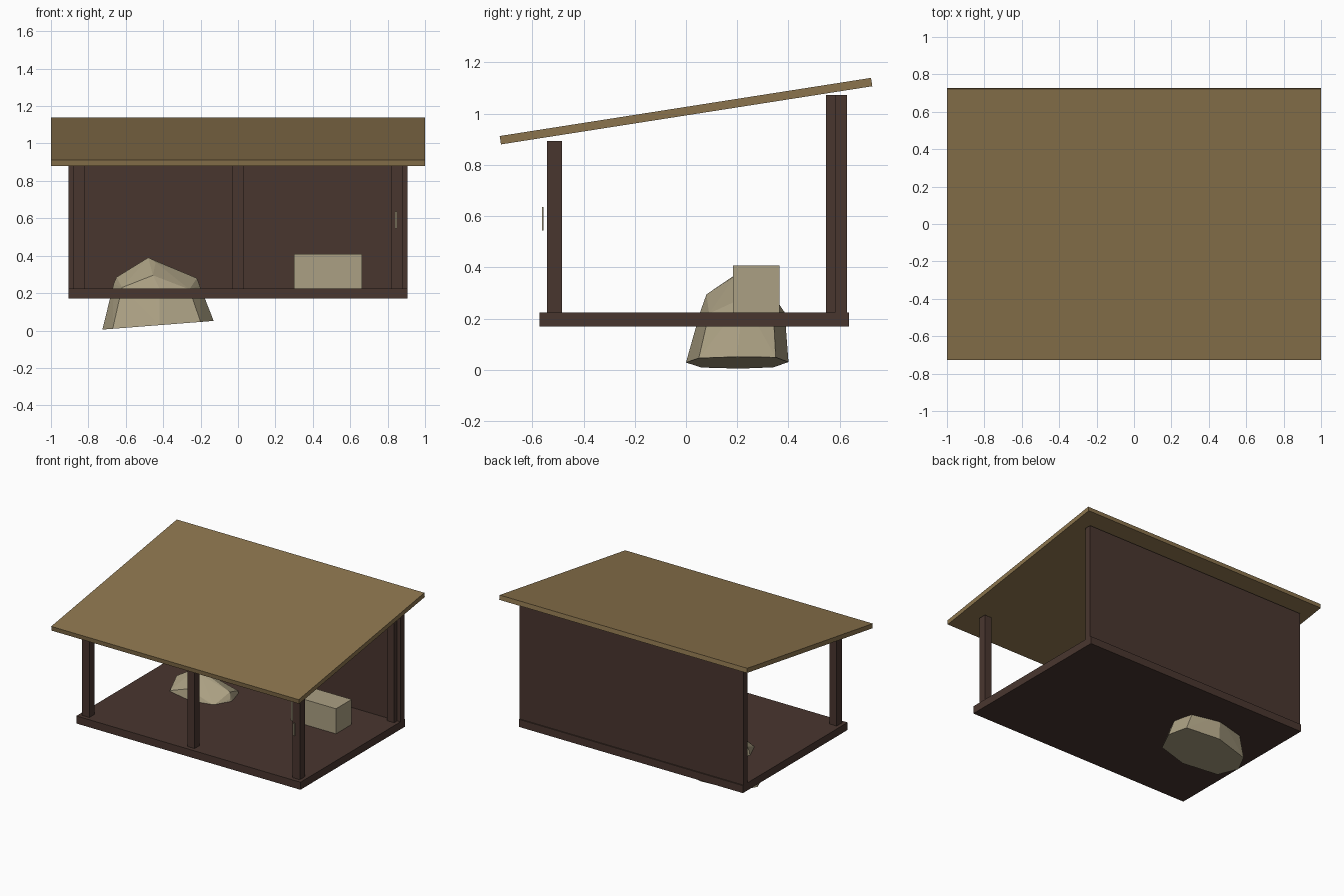
import bpy, bmesh, math

if "Cube" in bpy.data.objects:
    bpy.data.objects.remove(bpy.data.objects["Cube"])


def srgb(r, g, b):
    def lin(c):
        c /= 255
        return c / 12.92 if c <= 0.04045 else ((c + 0.055) / 1.055) ** 2.4
    return (lin(r), lin(g), lin(b), 1)


def material(name, rgb):
    m = bpy.data.materials.new(name)
    m.diffuse_color = srgb(*rgb)
    m.use_nodes = True
    m.node_tree.nodes["Principled BSDF"].inputs["Base Color"].default_value = m.diffuse_color
    return m


DARK = material("dark wood", (73, 54, 47))
TAN = material("tan roof board", (139, 116, 77))
STONE = material("pale stone", (171, 160, 131))


def finish(bm, name, mat):
    me = bpy.data.meshes.new(name)
    bm.to_mesh(me)
    bm.free()
    ob = bpy.data.objects.new(name, me)
    me.materials.append(mat)
    bpy.context.collection.objects.link(ob)
    return ob


def box(name, mat, x, y, z):
    """Box from its (min, max) range on each axis."""
    bm = bmesh.new()
    bmesh.ops.create_cube(bm, size=1)
    for v in bm.verts:
        v.co = [r[0] if c < 0 else r[1] for c, r in zip(v.co, (x, y, z))]
    return finish(bm, name, mat)


# Floor slab and back wall
box("floor", DARK, (-0.905, 0.905), (-0.572, 0.636), (0.17, 0.225))
box("back_wall", DARK, (-0.905, 0.905), (0.582, 0.628), (0.225, 1.073))

# Three front posts and three taller back posts
for side, x in (("left", -0.85), ("middle", 0), ("right", 0.85)):
    box("front_post_" + side, DARK, (x - 0.029, x + 0.029), (-0.542, -0.484), (0.225, 0.893))
    box("back_post_" + side, DARK, (x - 0.029, x + 0.029), (0.547, 0.597), (0.225, 1.073))

# Sloping roof board
roof = box("roof", TAN, (-1, 1), (-0.7335, 0.7335), (-0.0165, 0.0165))
roof.location.z = 1.01
roof.rotation_euler.x = math.radians(8.9)

# Storage crate on the floor
box("crate", STONE, (0.30, 0.663), (0.184, 0.364), (0.225, 0.408))

# Thin plate in front of the right post
box("post_plate", STONE, (0.839, 0.851), (-0.562, -0.557), (0.545, 0.635))

# Faceted boulder: tilted base ring, narrower shoulder ring, ridge on top
base = [(-0.725, 0.21), (-0.67, 0.06), (-0.42, 0.0), (-0.20, 0.05),
        (-0.13, 0.20), (-0.16, 0.35), (-0.40, 0.40), (-0.66, 0.34)]
points = [(x, y, 0.005 + (x + 0.725) * 0.078) for x, y in base]
points += [(-0.665, 0.22, 0.25), (-0.62, 0.10, 0.23), (-0.42, 0.055, 0.225),
           (-0.26, 0.09, 0.22), (-0.205, 0.20, 0.24), (-0.24, 0.34, 0.24),
           (-0.42, 0.385, 0.225), (-0.62, 0.33, 0.24)]
points += [(-0.455, 0.08, 0.295), (-0.65, 0.22, 0.285), (-0.48, 0.22, 0.39),
           (-0.44, 0.19, 0.365), (-0.22, 0.22, 0.28), (-0.45, 0.34, 0.29)]
bm = bmesh.new()
for p in points:
    bm.verts.new(p)
hull = bmesh.ops.convex_hull(bm, input=bm.verts)
bmesh.ops.delete(bm, geom=[v for v in bm.verts if not v.link_faces], context='VERTS')
bmesh.ops.recalc_face_normals(bm, faces=bm.faces)
finish(bm, "boulder", STONE)
